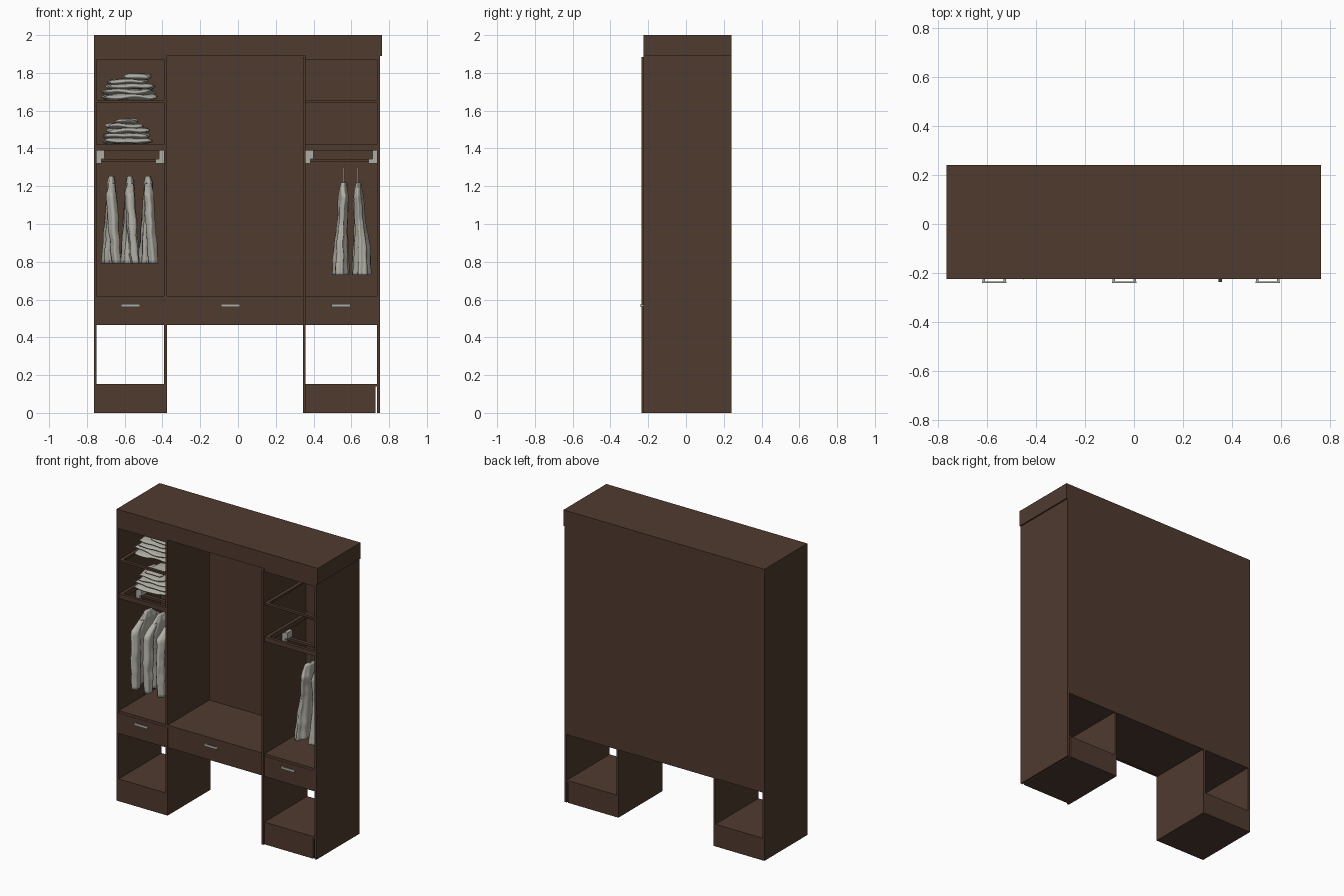
import bpy, bmesh, math, random
from mathutils import Vector, noise

if "Cube" in bpy.data.objects:
    bpy.data.objects.remove(bpy.data.objects["Cube"])

random.seed(4)


def material(name, rgb):
    m = bpy.data.materials.new(name)
    m.diffuse_color = (*rgb, 1)
    m.use_nodes = True
    m.node_tree.nodes["Principled BSDF"].inputs["Base Color"].default_value = m.diffuse_color
    return m


WOOD = material("dark_brown_wood", (0.080, 0.043, 0.028))
GREY = material("warm_light_grey", (0.43, 0.42, 0.37))


def finish(name, bm, mat, smooth=False):
    bmesh.ops.recalc_face_normals(bm, faces=bm.faces)
    me = bpy.data.meshes.new(name)
    bm.to_mesh(me)
    bm.free()
    me.materials.append(mat)
    for p in me.polygons:
        p.use_smooth = smooth
    ob = bpy.data.objects.new(name, me)
    bpy.context.collection.objects.link(ob)
    return ob


def add_box(bm, x0, x1, y0, y1, z0, z1):
    vs = bmesh.ops.create_cube(bm, size=1)["verts"]
    for v in vs:
        v.co = Vector((x1 if v.co.x > 0 else x0,
                       y1 if v.co.y > 0 else y0,
                       z1 if v.co.z > 0 else z0))


def boxes(name, mat, *dims):
    bm = bmesh.new()
    for d in dims:
        add_box(bm, *d)
    return finish(name, bm, mat)


def loft(name, rings, amp, folds, n=40, steps=9):
    """Cloth tube through rings (z, cx, cy, half x, half y) with vertical folds."""
    bm = bmesh.new()
    phase = random.uniform(0, 6)
    seed = Vector((random.uniform(0, 50), 0, 0))
    levels = []
    for a, b in zip(rings, rings[1:]):
        for i in range(steps):
            t = i / steps
            levels.append([p + (q - p) * t for p, q in zip(a, b)])
    levels.append(rings[-1])
    loops = []
    for j, (z, cx, cy, hx, hy) in enumerate(levels):
        f = j / (len(levels) - 1)
        loop = []
        for k in range(n):
            t = 2 * math.pi * k / n
            w = 1 + amp * (0.3 + f) * math.sin(folds * t + phase + 2 * f)
            p = Vector((cx + hx * w * math.cos(t),
                        cy + hy * (1 + (w - 1) * 0.2) * math.sin(t), z))
            p.x += 0.006 * noise.noise(p * 16 + seed)
            loop.append(bm.verts.new(p))
        loops.append(loop)
    for a, b in zip(loops, loops[1:]):
        for k in range(n):
            bm.faces.new((a[k], a[(k + 1) % n], b[(k + 1) % n], b[k]))
    bm.faces.new(loops[0])
    bm.faces.new(loops[-1])
    return finish(name, bm, GREY, True)


def folded(name, cx, cy, z, hx, hy, hz):
    """One folded garment: a rounded slab with rumples."""
    bm = bmesh.new()
    bmesh.ops.create_uvsphere(bm, u_segments=40, v_segments=18, radius=1)
    seed = Vector((random.uniform(0, 50), 3, 0))
    turn = random.uniform(-0.12, 0.12)
    for v in bm.verts:
        c = v.co
        r = max(1e-6, math.hypot(c.x, c.y))
        m = max(abs(c.x), abs(c.y), 1e-6) / r
        k = r ** 0.5 / r / (m ** 0.75)
        x, y = c.x * k * hx, c.y * k * hy
        p = Vector((x, y, 0))
        v.co = Vector((cx + x - y * turn + 0.008 * noise.noise(p * 20 + seed),
                       cy + y + x * turn,
                       z + c.z * hz + 0.010 * noise.noise(p * 11 + seed)))
    return finish(name, bm, GREY, True)


F, B = -0.225, 0.24          # front and back planes
# carcass
boxes("cornice", WOOD, (-0.763, 0.762, F, B, 1.89, 2.0))
boxes("side_panels", WOOD, (-0.763, -0.748, F, B, 0, 1.89),
      (0.737, 0.753, F, B, 0, 1.89))
boxes("left_divider", WOOD, (-0.392, -0.377, F, B, 0, 1.89))
boxes("right_divider", WOOD, (0.345, 0.358, -0.236, B, 0, 1.885))
boxes("back_panel", WOOD, (-0.755, 0.745, 0.228, B, 0.465, 1.89))
boxes("compartment_floor", WOOD, (-0.755, 0.745, F + 0.002, B - 0.002, 0.602, 0.62))
boxes("drawer_base", WOOD, (-0.755, 0.745, F + 0.004, B - 0.002, 0.467, 0.48))

bays = {"left": (-0.748, -0.392), "right": (0.358, 0.737)}
for side, (x0, x1) in bays.items():
    # ceiling and open-framed shelves
    boxes(side + "_bay_ceiling", WOOD, (x0, x1, F, 0.23, 1.87, 1.89))
    for i, (z0, z1) in enumerate(((1.642, 1.656), (1.39, 1.422))):
        w = 0.022
        boxes(f"{side}_shelf_frame_{i}", WOOD,
              (x0, x1, F + 0.002, F + w, z0, z1), (x0, x1, 0.23 - w, 0.23, z0, z1),
              (x0, x0 + w, F + w, 0.23 - w, z0, z1),
              (x1 - w, x1, F + w, 0.23 - w, z0, z1))
    # hanging rail and its brackets
    boxes(side + "_hanging_rail", WOOD, (x0 + 0.01, x1 - 0.01, -0.02, 0.005, 1.33, 1.345))
    boxes(side + "_rail_brackets", GREY,
          (x0, x0 + 0.025, -0.035, 0.02, 1.32, 1.388),
          (x0 + 0.025, x0 + 0.042, -0.035, 0.02, 1.345, 1.388),
          (x1 - 0.025, x1, -0.035, 0.02, 1.32, 1.388),
          (x1 - 0.045, x1 - 0.025, -0.035, 0.02, 1.32, 1.345))

# foot blocks, the right one leaving a narrow slit beside the panel
boxes("left_foot_block", WOOD, (-0.748, -0.392, F, B, 0, 0.152))
boxes("right_foot_block", WOOD, (0.358, 0.727, F, B, 0, 0.152),
      (0.727, 0.737, F, B, 0.14, 0.152))

# drawer fronts and handles
for name, x0, x1, y, hx in (("left", -0.75, -0.38, F, -0.57),
                            ("middle", -0.377, 0.345, F + 0.004, -0.04),
                            ("right", 0.358, 0.737, F, 0.545)):
    boxes(name + "_drawer_front", WOOD, (x0, x1, y, y + 0.018, 0.465, 0.603))
    boxes(name + "_drawer_handle", GREY,
          (hx - 0.05, hx + 0.05, -0.24, -0.234, 0.56, 0.577),
          (hx - 0.048, hx - 0.038, -0.234, y, 0.563, 0.574),
          (hx + 0.038, hx + 0.048, -0.234, y, 0.563, 0.574))

# three jackets hanging side-on
for i, x in enumerate((-0.67, -0.572, -0.475)):
    loft(f"jacket_body_{i}", [(1.255, x, -0.02, 0.012, 0.035),
                              (1.22, x, -0.02, 0.022, 0.08),
                              (1.16, x, -0.02, 0.024, 0.14),
                              (1.0, x - 0.002, -0.02, 0.030, 0.145),
                              (0.79, x - 0.006, -0.02, 0.040, 0.155)], 0.22, 9)
    for s in (-1, 1):
        loft(f"jacket_sleeve_{i}_{'front' if s < 0 else 'rear'}",
             [(1.215, x, -0.02 + s * 0.07, 0.016, 0.02),
              (1.16, x, -0.02 + s * 0.13, 0.026, 0.04),
              (0.98, x - s * 0.012, -0.02 + s * 0.155, 0.026, 0.042),
              (0.79, x - s * 0.028, -0.02 + s * 0.17, 0.021, 0.034)], 0.15, 5, n=24)

# two dresses on hooks
for i, (xt, xb, w) in enumerate(((0.56, 0.545, 0.038), (0.635, 0.655, 0.045))):
    loft(f"dress_{i}", [(1.22, xt, -0.02, 0.014, 0.05),
                        (1.15, xt, -0.02, 0.026, 0.09),
                        (1.02, (xt + xb) / 2, -0.02, 0.026, 0.08),
                        (0.86, xb, -0.02, w * 0.9, 0.11),
                        (0.73, xb, -0.02, w, 0.13)], 0.2, 8)
    boxes(f"dress_hook_{i}", GREY,
          (xt - 0.004, xt + 0.004, -0.024, -0.016, 1.2, 1.305),
          (xt - 0.004, xt + 0.004, -0.05, -0.016, 1.298, 1.305))

# folded clothes on the two left shelves
stacks = {"upper": (1.656, ((-0.575, 0.145, 0.017), (-0.58, 0.14, 0.016), (-0.57, 0.13, 0.016),
                            (-0.585, 0.11, 0.015), (-0.53, 0.07, 0.017))),
          "lower": (1.424, ((-0.585, 0.13, 0.016), (-0.59, 0.125, 0.016), (-0.58, 0.115, 0.016),
                            (-0.6, 0.10, 0.015), (-0.59, 0.06, 0.013)))}
for name, (z, layers) in stacks.items():
    for i, (x, hx, hz) in enumerate(layers):
        z += hz
        folded(f"{name}_folded_garment_{i}", x, 0.0, z, hx, 0.125 - 0.008 * i, hz)
        z += hz * 0.68
